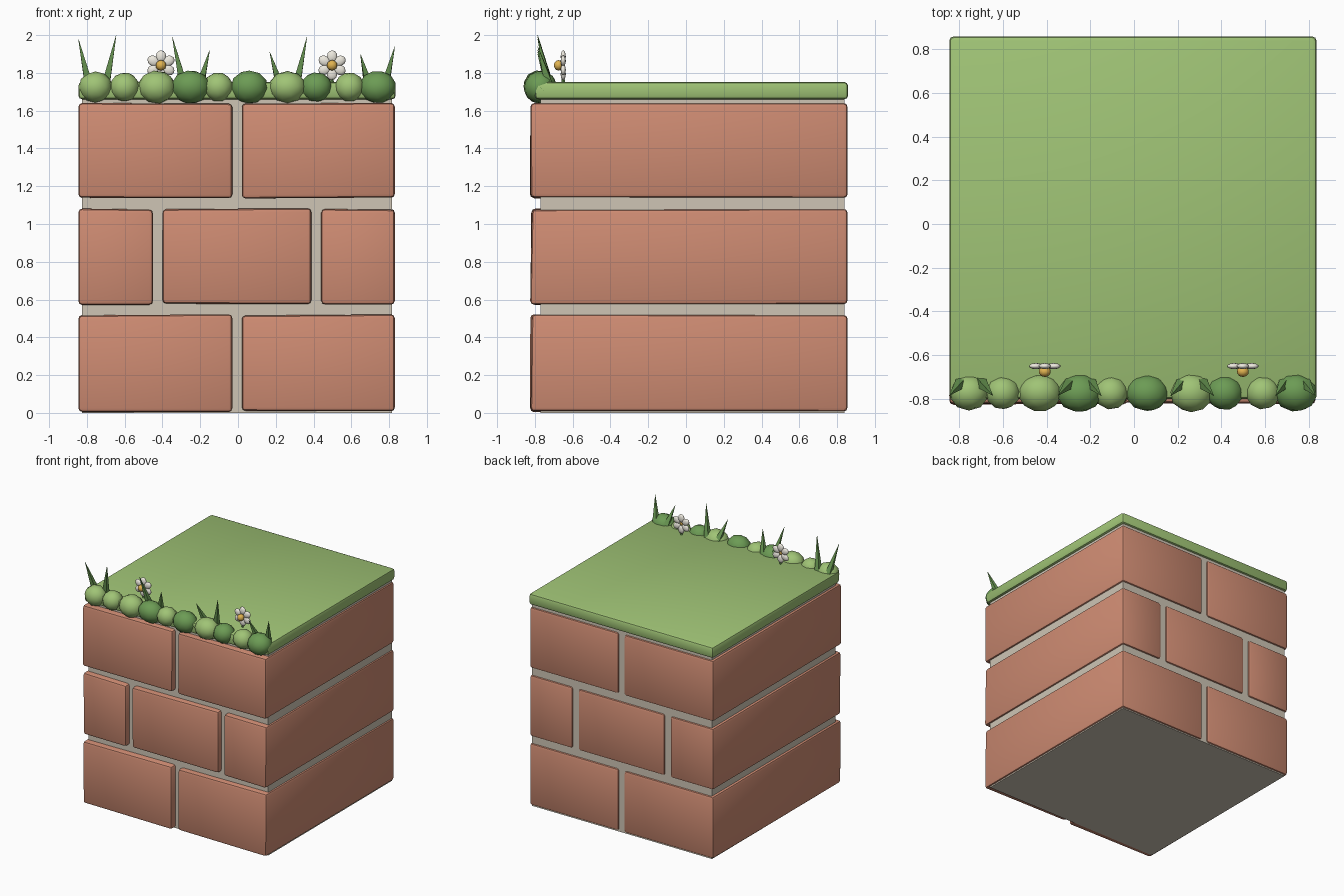
import bpy, bmesh, math, random
from mathutils import Matrix, Vector

if "Cube" in bpy.data.objects:
    bpy.data.objects.remove(bpy.data.objects["Cube"])

random.seed(4)


def material(name, color):
    m = bpy.data.materials.new(name)
    m.diffuse_color = (*color, 1)
    m.use_nodes = True
    m.node_tree.nodes["Principled BSDF"].inputs["Base Color"].default_value = m.diffuse_color
    return m


BRICK = material("brick", (0.62, 0.26, 0.17))
MORTAR = material("mortar", (0.62, 0.56, 0.46))
TURF = material("turf", (0.35, 0.55, 0.18))
LEAF_LIGHT = material("leaf_light", (0.35, 0.55, 0.18))
LEAF_DARK = material("leaf_dark", (0.15, 0.33, 0.09))
PETAL = material("petal", (0.85, 0.82, 0.74))
POLLEN = material("pollen", (0.75, 0.45, 0.08))


def add_object(name, bm, mat, smooth=True):
    mesh = bpy.data.meshes.new(name)
    bm.to_mesh(mesh)
    bm.free()
    obj = bpy.data.objects.new(name, mesh)
    bpy.context.collection.objects.link(obj)
    mesh.materials.append(mat)
    for p in mesh.polygons:
        p.use_smooth = smooth
    return obj


def box(name, lo, hi, mat, bevel=0.0, jitter=0.0):
    lo, hi = Vector(lo), Vector(hi)
    bm = bmesh.new()
    bmesh.ops.create_cube(bm, size=1, matrix=Matrix.Translation((lo + hi) / 2)
                          @ Matrix.Diagonal((*(hi - lo), 1)))
    # uneven front corners
    for v in bm.verts:
        if v.co.y < 0:
            v.co.y += random.uniform(-jitter, jitter)
            v.co.z += random.uniform(-jitter, jitter) * 0.6
    if bevel:
        bmesh.ops.bevel(bm, geom=bm.edges[:], offset=bevel, segments=2,
                        profile=0.5, affect='EDGES')
    obj = add_object(name, bm, mat, False)
    bpy.context.view_layer.objects.active = obj
    obj.select_set(True)
    bpy.ops.object.shade_smooth_by_angle(angle=math.radians(40))
    obj.select_set(False)
    return obj


def ball(name, center, size, mat, spin=None, detail=2):
    bm = bmesh.new()
    bmesh.ops.create_icosphere(bm, subdivisions=detail, radius=1)
    m = Matrix.Translation(center) @ (spin or Matrix()) @ Matrix.Diagonal((*size, 1))
    bm.transform(m)
    return add_object(name, bm, mat)


def blade(name, base, tip, mat, radius=0.03):
    base, tip = Vector(base), Vector(tip)
    axis = tip - base
    bm = bmesh.new()
    bmesh.ops.create_cone(bm, cap_ends=True, segments=4, radius1=radius, radius2=0.001,
                          depth=axis.length)
    bm.transform(Matrix.Translation((base + tip) / 2)
                 @ axis.to_track_quat('Z', 'Y').to_matrix().to_4x4())
    return add_object(name, bm, mat, False)


# mortar core
box("mortar_core", (-0.825, -0.77, 0), (0.815, 0.84, 1.67), MORTAR)

# three courses of full-depth bricks
halves = [(-0.845, -0.03), (0.02, 0.83)]
thirds = [(-0.845, -0.45), (-0.40, 0.388), (0.44, 0.83)]
courses = [(0.008, 0.518, halves), (0.575, 1.08, thirds), (1.138, 1.64, halves)]
for r, (z0, z1, spans) in enumerate(courses):
    for i, (x0, x1) in enumerate(spans):
        box(f"brick_{r}_{i}", (x0, -0.82, z0), (x1, 0.855, z1), BRICK, 0.02, 0.008)

# turf slab
box("turf_slab", (-0.845, -0.80, 1.66), (0.835, 0.858, 1.752), TURF, 0.02)

# leafy clumps along the front edge
clumps = [(-0.755, 0.09, 0), (-0.60, 0.08, 0), (-0.43, 0.10, 0), (-0.25, 0.105, 1),
          (-0.105, 0.08, 0), (0.06, 0.10, 1), (0.262, 0.10, 0), (0.415, 0.085, 1),
          (0.59, 0.08, 0), (0.74, 0.10, 1)]
for i, (x, r, dark) in enumerate(clumps):
    ball(f"leaf_clump_{i}", (x, -0.772, 1.725), (r, 0.05 + r * 0.35, 0.025 + r * 0.64),
         LEAF_DARK if dark else LEAF_LIGHT, Matrix.Rotation(i * 1.3, 4, 'X'))

# grass blades: base x, tip x, tip z
blades = [(-0.79, -0.845, 1.98), (-0.70, -0.645, 2.0), (-0.29, -0.348, 1.99),
          (-0.20, -0.15, 1.92), (0.22, 0.168, 1.91), (0.31, 0.365, 1.99),
          (0.69, 0.648, 1.90), (0.78, 0.83, 1.94)]
for i, (bx, tx, tz) in enumerate(blades):
    blade(f"grass_blade_{i}", (bx, -0.725, 1.74), (tx, -0.785, tz), LEAF_DARK)

# flowers: six petals around a yellow centre
for f, x in enumerate((-0.408, 0.498)):
    c = Vector((x, -0.65, 1.84))
    for k in range(6):
        spin = Matrix.Rotation(k * math.tau / 6, 4, 'Y')
        ball(f"flower_{f}_petal_{k}", c + spin @ Vector((0, 0, 0.046)),
             (0.028, 0.014, 0.034), PETAL, spin)
    ball(f"flower_{f}_centre", c + Vector((0, -0.025, 0)), (0.028, 0.025, 0.028), POLLEN)
    blade(f"flower_{f}_stem", (x, -0.65, 1.73), (x, -0.65, 1.83), LEAF_DARK, 0.012)
